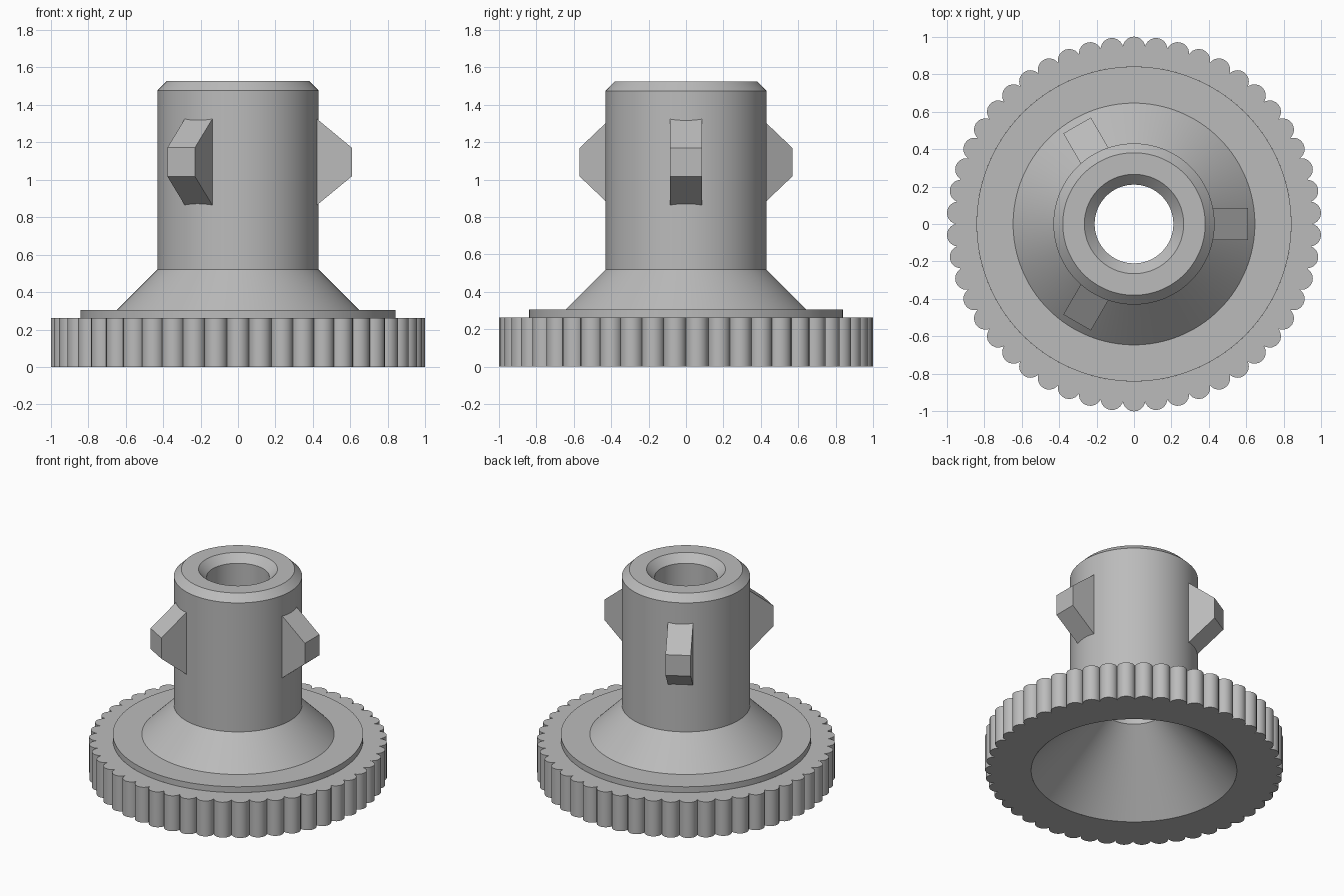
import bpy, bmesh
from math import sin, cos, pi, sqrt, radians

cube = bpy.data.objects.get("Cube")
if cube:
    bpy.data.objects.remove(cube, do_unlink=True)

grey = bpy.data.materials.new("plain grey")
grey.use_nodes = True
grey.diffuse_color = (0.5, 0.5, 0.5, 1)
grey.node_tree.nodes["Principled BSDF"].inputs["Base Color"].default_value = (0.5, 0.5, 0.5, 1)


def finish(name, bm, smooth):
    mesh = bpy.data.meshes.new(name)
    bm.to_mesh(mesh)
    bm.free()
    mesh.materials.append(grey)
    obj = bpy.data.objects.new(name, mesh)
    bpy.context.collection.objects.link(obj)
    if smooth:
        bpy.ops.object.select_all(action="DESELECT")
        obj.select_set(True)
        bpy.context.view_layer.objects.active = obj
        bpy.ops.object.shade_smooth_by_angle(angle=radians(30))
    return obj


def lathe(name, profile, angles):
    """Revolve (radius, z) points; a radius may be a function of the angle."""
    bm = bmesh.new()
    rings = []
    for r, z in profile:
        radii = [r(a) if callable(r) else r for a in angles]
        rings.append([bm.verts.new((q * cos(a), q * sin(a), z))
                      for q, a in zip(radii, angles)])
    n = len(angles)
    for low, high in zip(rings, rings[1:]):
        for i in range(n):
            j = (i + 1) % n
            bm.faces.new((low[i], high[i], high[j], low[j]))
    return finish(name, bm, True)


# Hollow sleeve: inner cone, bore, chamfered rim, barrel, flare and collar
SEGMENTS = 128
lathe("sleeve_and_collar",
      [(0.69, 0), (0.21, 0.48), (0.21, 1.47), (0.265, 1.525), (0.38, 1.525),
       (0.43, 1.475), (0.43, 0.52), (0.645, 0.305), (0.84, 0.305), (0.84, 0.262)],
      [2 * pi * i / SEGMENTS for i in range(SEGMENTS)])

# Knurled grip ring with round lobes around its edge
LOBES, STEPS = 50, 10
PITCH = 2 * pi / LOBES
LOBE_R = 0.0605
CENTRE_R = 1 - LOBE_R


def lobe_radius(angle):
    phi = angle % PITCH - PITCH / 2
    if abs(phi) > PITCH / 2 - 1e-6:
        phi = PITCH / 2
    return CENTRE_R * cos(phi) + sqrt(LOBE_R ** 2 - (CENTRE_R * sin(phi)) ** 2)


# Samples crowd toward the valleys so each lobe stays round
grip_angles = [PITCH * (k + 0.5 - 0.5 * cos(pi * s / STEPS))
               for k in range(LOBES) for s in range(STEPS)]
lathe("knurled_grip",
      [(0.84, 0.262), (lobe_radius, 0.262), (lobe_radius, 0), (0.69, 0)],
      grip_angles)

# Three tapered lugs around the barrel
LUG_PROFILE = [(0.38, 0.83), (0.607, 1.017), (0.607, 1.17), (0.38, 1.358)]
HALF_WIDTH = 0.085
for index, name in enumerate(("left_lug", "back_right_lug", "front_right_lug")):
    bm = bmesh.new()
    near = [bm.verts.new((r, -HALF_WIDTH, z)) for r, z in LUG_PROFILE]
    far = [bm.verts.new((r, HALF_WIDTH, z)) for r, z in LUG_PROFILE]
    bm.faces.new(near)
    bm.faces.new(far[::-1])
    for i in range(4):
        j = (i + 1) % 4
        bm.faces.new((near[j], near[i], far[i], far[j]))
    lug = finish(name, bm, False)
    lug.rotation_euler.z = radians(120 * index)
